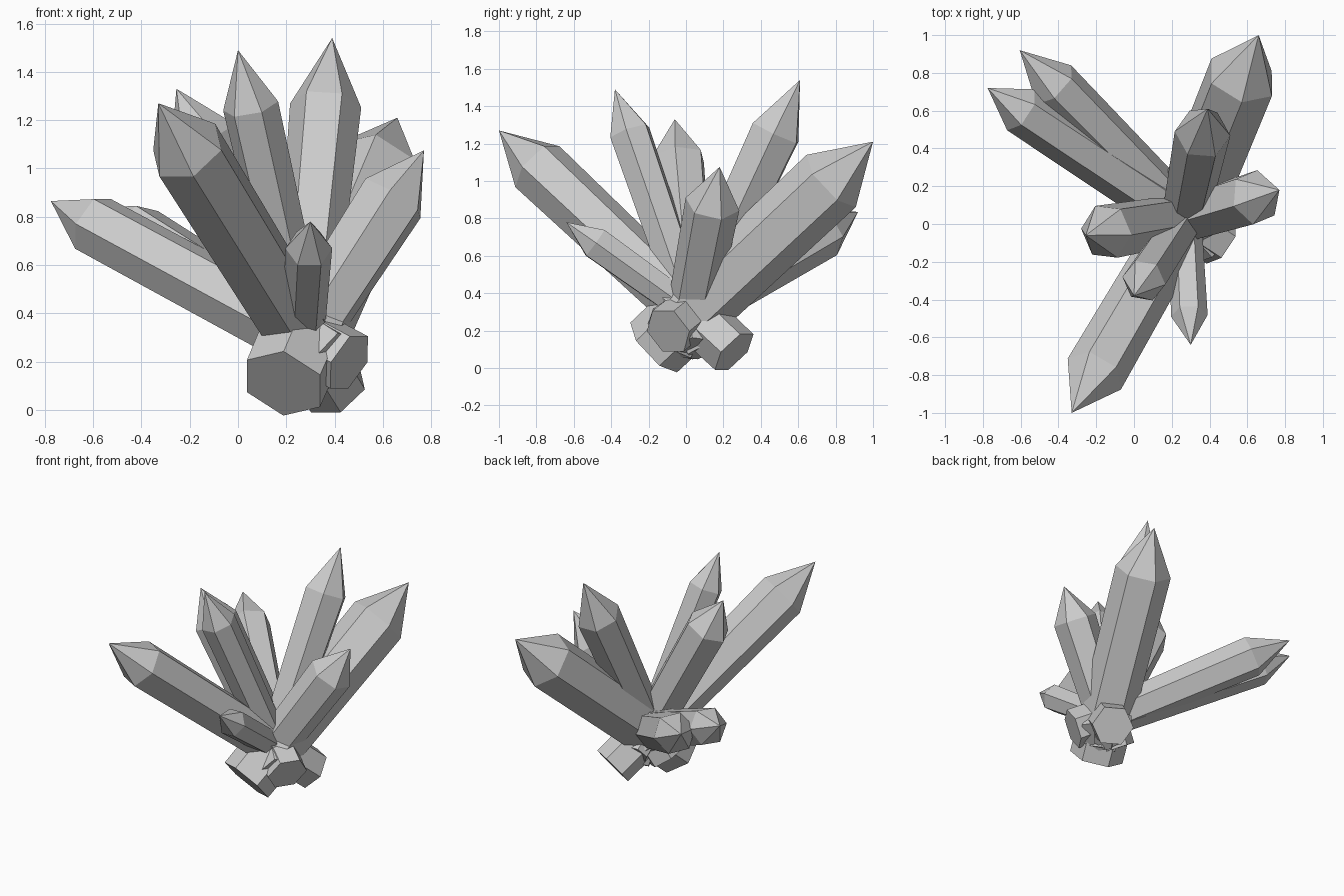
import bpy, bmesh, math
from mathutils import Vector

if "Cube" in bpy.data.objects:
    bpy.data.objects.remove(bpy.data.objects["Cube"])

# One stone colour for the whole cluster
stone = bpy.data.materials.new("pale_grey_crystal")
stone.diffuse_color = (0.6, 0.6, 0.6, 1)
stone.use_nodes = True
stone.node_tree.nodes["Principled BSDF"].inputs["Base Color"].default_value = stone.diffuse_color

# All crystals cross at this point near the bottom of the cluster
HUB = Vector((0.27, 0.03, 0.30))


def crystal(name, tip, radius, tip_len, back=0.26, taper=0.87, turn=0):
    """Six-sided prism through the hub with a flat root and a pointed tip."""
    tip = Vector(tip)
    d = (tip - HUB).normalized()
    u = Vector((-d.y, d.x, 0)).normalized()
    v = d.cross(u)
    bm = bmesh.new()

    def ring(centre, r):
        out = []
        for i in range(6):
            a = math.radians(60 * i + turn)
            out.append(bm.verts.new(centre + r * (u * math.cos(a) + v * math.sin(a))))
        return out

    root = ring(HUB - d * back, radius * taper)
    shoulder = ring(tip - d * tip_len, radius)
    apex = bm.verts.new(tip)
    bm.faces.new(root[::-1])
    for i in range(6):
        j = (i + 1) % 6
        bm.faces.new((root[i], root[j], shoulder[j], shoulder[i]))
        bm.faces.new((shoulder[i], shoulder[j], apex))
    bmesh.ops.recalc_face_normals(bm, faces=bm.faces)
    mesh = bpy.data.meshes.new(name)
    bm.to_mesh(mesh)
    bm.free()
    mesh.materials.append(stone)
    bpy.context.collection.objects.link(bpy.data.objects.new(name, mesh))


# Upright crystals
crystal("tall_back_crystal", (0.39, 0.61, 1.54), 0.148, 0.31, back=0.22, taper=0.8, turn=8)
crystal("tall_front_crystal", (0.0, -0.38, 1.49), 0.117, 0.25, back=0.22, turn=25)
crystal("upright_left_crystal", (-0.255, -0.06, 1.33), 0.15, 0.24, back=0.22, turn=15)
# Leaning crystals
crystal("front_leaning_crystal", (-0.33, -1.0, 1.27), 0.163, 0.307, back=0.34)
crystal("back_leaning_crystal", (0.66, 1.0, 1.21), 0.192, 0.32, back=0.29, taper=0.95, turn=-15)
crystal("right_leaning_crystal", (0.77, 0.18, 1.075), 0.148, 0.24, back=0.22, turn=35)
# Low crystals
crystal("small_front_crystal", (0.30, -0.64, 0.78), 0.097, 0.19, back=0.2)
crystal("low_left_crystal", (-0.775, 0.72, 0.865), 0.13, 0.23, back=0.25, taper=1.05)
crystal("low_back_left_crystal", (-0.605, 0.92, 0.835), 0.14, 0.28, back=0.22, turn=10)
